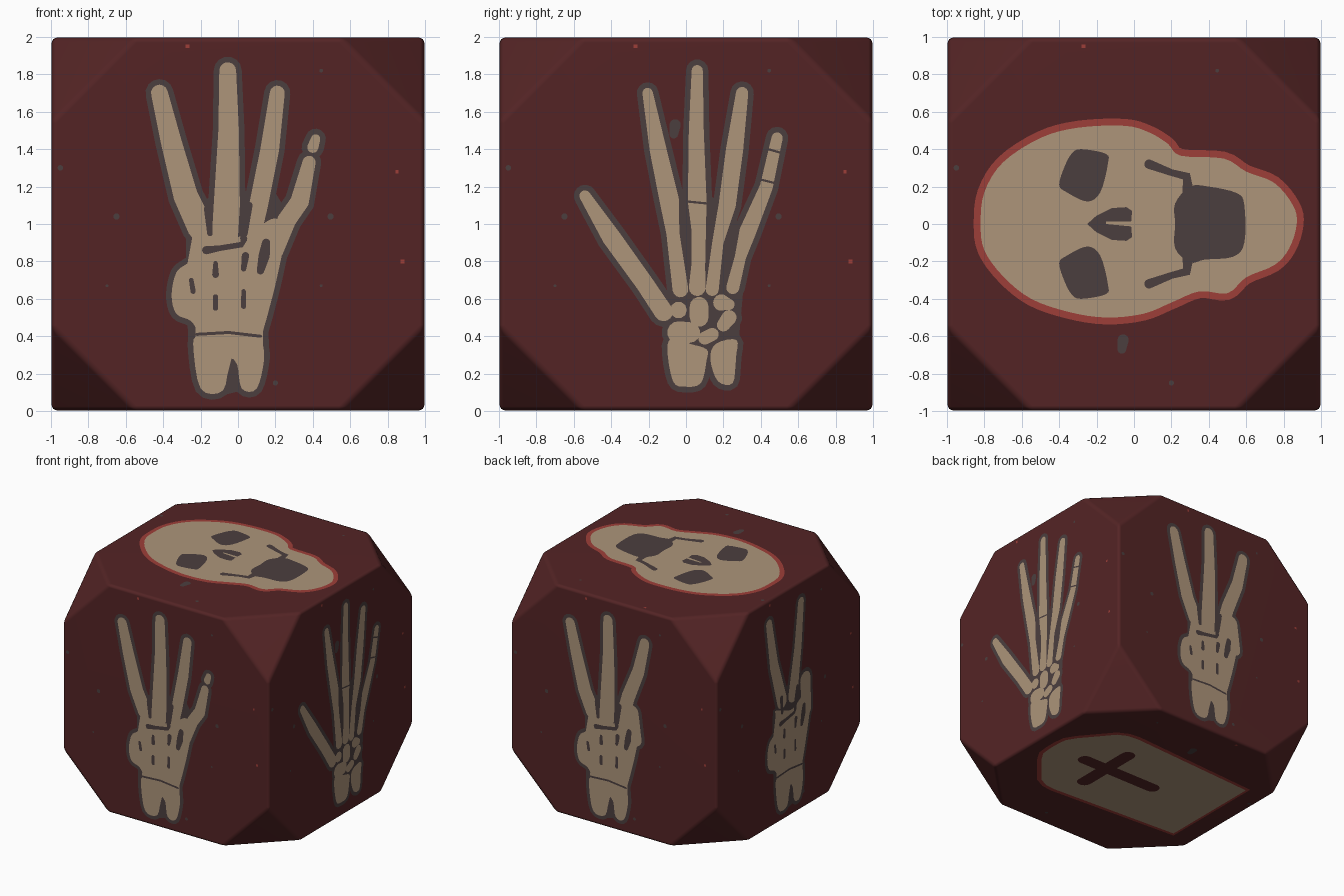
import bpy, bmesh, math
from mathutils import Vector

if "Cube" in bpy.data.objects:
    bpy.data.objects.remove(bpy.data.objects["Cube"])

H, C = 0.996, 0.55          # half size, where the corner cuts meet the edges
LAYER = 0.0012              # step between stacked paint plates


def material(name, rgb):
    m = bpy.data.materials.new(name)
    lin = [((c / 255 + 0.055) / 1.055) ** 2.4 for c in rgb]
    m.diffuse_color = (*lin, 1)
    m.use_nodes = True
    m.node_tree.nodes["Principled BSDF"].inputs["Base Color"].default_value = m.diffuse_color
    return m


DARK = material("dark red", (84, 36, 37))
BONE = material("bone", (173, 149, 122))
GREY = material("charcoal", (75, 63, 63))
RED = material("bright red", (158, 62, 56))

# each face: (u axis, v axis, outward normal)
X, Y, Z = Vector((1, 0, 0)), Vector((0, 1, 0)), Vector((0, 0, 1))
FRONT, RIGHT, BACK, LEFT = (X, Z, -Y), (Y, Z, X), (-X, Z, Y), (-Y, Z, -X)
TOP, BOTTOM = (X, Y, Z), (X, Y, -Z)


def area(p):
    return sum(a[0] * b[1] - b[0] * a[1] for a, b in zip(p, p[1:] + p[:1])) / 2


def plates(name, face, layer, mat, shapes):
    """Thin flat shapes lying on one face of the die."""
    u, v, n = face
    bm = bmesh.new()
    for i, p in enumerate(shapes):
        if (area(p) > 0) != (u.cross(v).dot(n) > 0):
            p = p[::-1]
        d = 1 if abs(v.z) > 0.5 else 0
        lift = H + layer * LAYER + i * 1e-5
        bm.faces.new([bm.verts.new(u * a + v * (b - d) + n * lift + Z) for a, b in p])
    bmesh.ops.triangulate(bm, faces=bm.faces[:])
    me = bpy.data.meshes.new(name)
    bm.to_mesh(me)
    bm.free()
    me.materials.append(mat)
    ob = bpy.data.objects.new(name, me)
    bpy.context.collection.objects.link(ob)


def smooth(p, n=4):
    """Closed Catmull-Rom curve through the points."""
    out, k = [], len(p)
    for i in range(k):
        a, b, c, d = (Vector(p[(i + j) % k]) for j in (-1, 0, 1, 2))
        for s in range(n):
            t = s / n
            q = 0.5 * (2 * b + (c - a) * t + (2 * a - 5 * b + 4 * c - d) * t * t
                       + (3 * b - a - 3 * c + d) * t ** 3)
            out.append((q.x, q.y))
    return out


def grow(p, w):
    """Offset a closed outline outward by w."""
    s, out, k = (1 if area(p) > 0 else -1), [], len(p)
    for i in range(k):
        t = Vector(p[(i + 1) % k]) - Vector(p[i - 1])
        t.normalize()
        out.append((p[i][0] + s * t.y * w, p[i][1] - s * t.x * w))
    return out


def stroke(pts, w=0):
    """Round-ended ribbon through (u, v, radius) points."""
    def arc(p, a0, a1, n=7):
        return [(p[0] + (p[2] + w) * math.cos(a0 + (a1 - a0) * i / n),
                 p[1] + (p[2] + w) * math.sin(a0 + (a1 - a0) * i / n)) for i in range(n + 1)]
    if len(pts) == 1:
        return arc(pts[0], 0, 2 * math.pi, 10)[:-1]
    ang = []
    for i in range(len(pts)):
        a, b = pts[max(i - 1, 0)], pts[min(i + 1, len(pts) - 1)]
        ang.append(math.atan2(b[1] - a[1], b[0] - a[0]))
    q = math.pi / 2

    def side(i, s):
        p = pts[i]
        return (p[0] + (p[2] + w) * math.cos(ang[i] + s * q), p[1] + (p[2] + w) * math.sin(ang[i] + s * q))
    mid = range(1, len(pts) - 1)
    return ([side(i, -1) for i in mid] + arc(pts[-1], ang[-1] - q, ang[-1] + q)
            + [side(i, 1) for i in reversed(mid)] + arc(pts[0], ang[0] + q, ang[0] + 3 * q))


def shift(pts, du):
    return [(p[0] + du, *p[1:]) for p in pts]


def flip(pts):
    return [(p[0], -p[1], *p[2:]) for p in pts]


def hand(name, face, bones, polys, web, cracks):
    plates(name + "_outline", face, 1, GREY,
           [stroke(b, 0.03) for b in bones] + [grow(p, 0.03) for p in polys] + [web])
    plates(name + "_bones", face, 2, BONE, [stroke(b) for b in bones] + polys)
    if cracks:
        plates(name + "_cracks", face, 3, GREY, [stroke(c) for c in cracks])


# die body: cube with cut corners and softened edges
bm = bmesh.new()
for sx in (-H, H):
    for sy in (-H, H):
        for s in (-1, 1):
            for co in ((sx, sy, s * C), (sx, s * C, sy), (s * C, sx, sy)):
                bm.verts.new((co[0], co[1], co[2] + 1))
bmesh.ops.convex_hull(bm, input=bm.verts[:])
bmesh.ops.dissolve_limit(bm, angle_limit=0.02, verts=bm.verts[:], edges=bm.edges[:])
bmesh.ops.bevel(bm, geom=bm.edges[:], offset=0.025, segments=2, profile=0.5, affect='EDGES')
bmesh.ops.recalc_face_normals(bm, faces=bm.faces[:])
me = bpy.data.meshes.new("die_body")
bm.to_mesh(me)
bm.free()
me.materials.append(DARK)
for f in me.polygons:
    f.use_smooth = True
body = bpy.data.objects.new("die_body", me)
bpy.context.collection.objects.link(body)
body.modifiers.new("face_normals", 'WEIGHTED_NORMAL')

# closed palm shared by three of the hands
palm = smooth([(-.25, 1.0), (-.18, .86), (-.27, .79), (-.33, .74), (-.355, .62), (-.33, .52), (-.25, .48),
               (-.215, .41), (-.24, .36), (-.2, .12), (-.08, .11), (-.045, .27), (-.005, .25), (.02, .12),
               (.1, .12), (.14, .28), (.13, .4), (.16, .52), (.21, .72), (.25, .95), (.2, 1.03), (.1, .98),
               (0, .93), (-.12, .95)])
web = [(-.25, 1.1), (-.13, 1.15), (.04, 1.1), (.18, 1.2), (.27, 1.05), (.2, .85), (-.2, .85)]
cracks = [[(-.17, .86, .022), (-.1, .87, .015), (.02, .89, .015), (.03, .92, .02)],
          [(.15, .9, .022), (.14, .83, .03), (.12, .75, .02)], [(-.12, .79, .012), (-.12, .73, .018)],
          [(.04, .83, .02), (.03, .76, .014)], [(-.25, .7, .012), (-.24, .64, .014)],
          [(-.12, .61, .014), (-.12, .55, .014)], [(.03, .64, .012), (.03, .56, .014)],
          [(-.22, .41, .008), (-.05, .42, .008), (.12, .4, .008)],
          [(.06, 1.1, .018), (.03, .95, .022)], [(-.16, 1.08, .022), (-.15, .95, .015)]]
index = [(-.42, 1.7, .045), (-.36, 1.45, .055), (-.28, 1.15, .065), (-.2, .98, .07)]
middle = [(-.055, 1.82, .045), (-.05, 1.5, .055), (-.06, 1.1, .07), (-.07, .93, .07)]
ring = [(.21, 1.7, .04), (.17, 1.4, .05), (.11, 1.1, .05), (.07, .93, .05)]
pinky = [(.38, 1.33, .035), (.33, 1.12, .05), (.26, 1.02, .05), (.2, .85, .04)]
pinky_tip = [(.415, 1.455, .025), (.4, 1.41, .03)]

hand("four_finger_hand", FRONT, [index, middle, ring, pinky, pinky_tip], [palm], web, cracks)
hand("three_finger_hand", BACK,
     [index, middle, [(.3, 1.71, .045), (.24, 1.45, .055), (.14, 1.2, .06), (.07, .95, .06)],
      [(.18, 1.08, .06), (.21, .85, .06)]], [palm], web, cracks)
hand("two_finger_hand", LEFT,
     [[(-.28, 1.79, .04), (-.21, 1.4, .055), (-.1, 1.05, .065)],
      [(.16, 1.82, .04), (.12, 1.45, .05), (.05, 1.05, .065)],
      [(.22, 1.12, .07), (.24, .85, .06)]],
     [shift(palm, .05)], shift(web, .05), [shift(c, .05) for c in cracks])

# open hand with thumb, separate metacarpals and wrist bones
fingers = [[(-.205, 1.7, .028), (-.15, 1.4, .045), (-.09, 1.13, .052), (-.07, .95, .035), (-.03, .65, .042)],
           [(.06, 1.82, .03), (.055, 1.5, .04), (.06, 1.12, .05), (.07, .88, .03), (.06, .66, .045)],
           [(.3, 1.7, .033), (.26, 1.4, .046), (.22, 1.1, .046), (.17, .9, .03), (.14, .65, .035)],
           [(.487, 1.46, .03), (.43, 1.2, .035), (.33, .96, .045), (.29, .82, .03), (.25, .66, .035)],
           [(-.54, 1.15, .03), (-.4, .93, .05), (-.22, .68, .048), (-.12, .53, .05)]]
wrist = [[(-.04, .54, .045)], [(.07, .56, .05), (.07, .5, .05)], [(.19, .58, .045), (.23, .57, .03)],
         [(.23, .5, .04), (.2, .46, .035)], [(.1, .39, .035), (.14, .41, .035)], [(-.04, .42, .06), (.02, .42, .055)]]
forearm = [smooth([(-.1, .35), (-.07, .16), (.0, .13), (.08, .15), (.11, .27), (.11, .33), (.02, .36), (-.05, .39)]),
           smooth([(.13, .28), (.17, .16), (.25, .15), (.265, .28), (.27, .38), (.16, .36)])]
hand("five_finger_hand", RIGHT, fingers + wrist, forearm,
     [(-.1, 1.15), (-.03, 1.15), (.05, 1.1), (.13, 1.15), (.22, 1.1), (.33, .92), (.28, .35), (.12, .28), (0, .3),
      (-.1, .45), (-.15, .62), (-.06, .66)],
     [[(.01, 1.12, .006), (.11, 1.11, .006)], [(.39, 1.24, .006), (.47, 1.22, .006)],
      [(.44, 1.4, .006), (.51, 1.38, .006)]])

# skull
skull = smooth([(-.82, 0), (-.8, .17), (-.7, .33), (-.5, .46), (-.3, .515), (-.05, .525), (.08, .49), (.18, .43),
                (.25, .365), (.48, .35), (.6, .28), (.75, .22), (.85, .1), (.87, 0), (.83, -.13), (.75, -.22),
                (.6, -.285), (.5, -.37), (.35, -.36), (.2, -.42), (.05, -.48), (-.15, -.5), (-.35, -.47),
                (-.55, -.4), (-.7, -.28), (-.8, -.14)])
eye = smooth([(-.33, .38), (-.28, .4), (-.15, .375), (-.14, .32), (-.18, .17), (-.25, .12), (-.36, .17),
              (-.4, .21), (-.37, .31)])
nose = [(-.25, 0), (-.2, .045), (-.12, .085), (-.04, .09), (-.01, .07), (-.015, .013), (-.15, .013), (-.15, 0)]
mouth = smooth([(.22, 0), (.22, .11), (.3, .2), (.4, .2), (.55, .165), (.59, .1), (.59, -.1), (.53, -.175),
                (.38, -.19), (.3, -.205), (.22, -.13)])
cheek = [(.08, .32, .025), (.2, .275, .018), (.28, .255, .025), (.29, .17, .03)]
plates("skull_outline", TOP, 1, RED, [grow(skull, 0.037)])
plates("skull_bone", TOP, 2, BONE, [skull])
plates("skull_openings", TOP, 3, GREY,
       [eye, flip(eye), nose, flip(nose), mouth, stroke(cheek), stroke(flip(cheek))])

# gravestone with a cross
half = [(-.79, .45), (.4, .52), (.49, .51), (.57, .47), (.78, .22), (.83, .14), (.84, .05)]
stone = half + flip(half)[::-1]
plates("gravestone_outline", BOTTOM, 1, RED, [grow(stone, 0.035)])
plates("gravestone", BOTTOM, 2, BONE, [stone])
plates("gravestone_cross", BOTTOM, 3, DARK,
       [stroke([(-.19, 0, .06), (.51, 0, .06)]), stroke([(.29, -.27, .06), (.29, .27, .06)])])

# small specks scattered over each face
for nm, face in (("front", FRONT), ("right", RIGHT), ("back", BACK), ("left", LEFT), ("top", TOP), ("bottom", BOTTOM)):
    side = face[1].z > 0.5
    grey = [(-.95, .3, .015), (-.65, .04, .017), (.495, .04, .017), (.2, -.85, .014), (.445, .82, .01),
            (-.7, -.33, .008), (.445, -.33, .008)]
    red = [(-.27, .95, .01), (.85, .28, .009), (.88, -.2, .01)]
    if not side:
        grey, red = grey[:1] + grey[3:5], red[:1]
    dv = 1 if side else 0
    spots = [stroke([(a, b + dv, r)]) for a, b, r in grey]
    if nm in ("right", "top", "bottom"):
        v = {"right": 1.51, "top": -.64, "bottom": .65}[nm]
        spots.append(stroke([(-.065, v - .03, .023), (-.058, v + .02, .03)]))
    plates(nm + "_grey_specks", face, 0.5, GREY, spots)
    plates(nm + "_red_specks", face, 0.5, RED,
           [[(a - r, b + dv - r), (a + r, b + dv - r), (a + r, b + dv + r), (a - r, b + dv + r)] for a, b, r in red])
